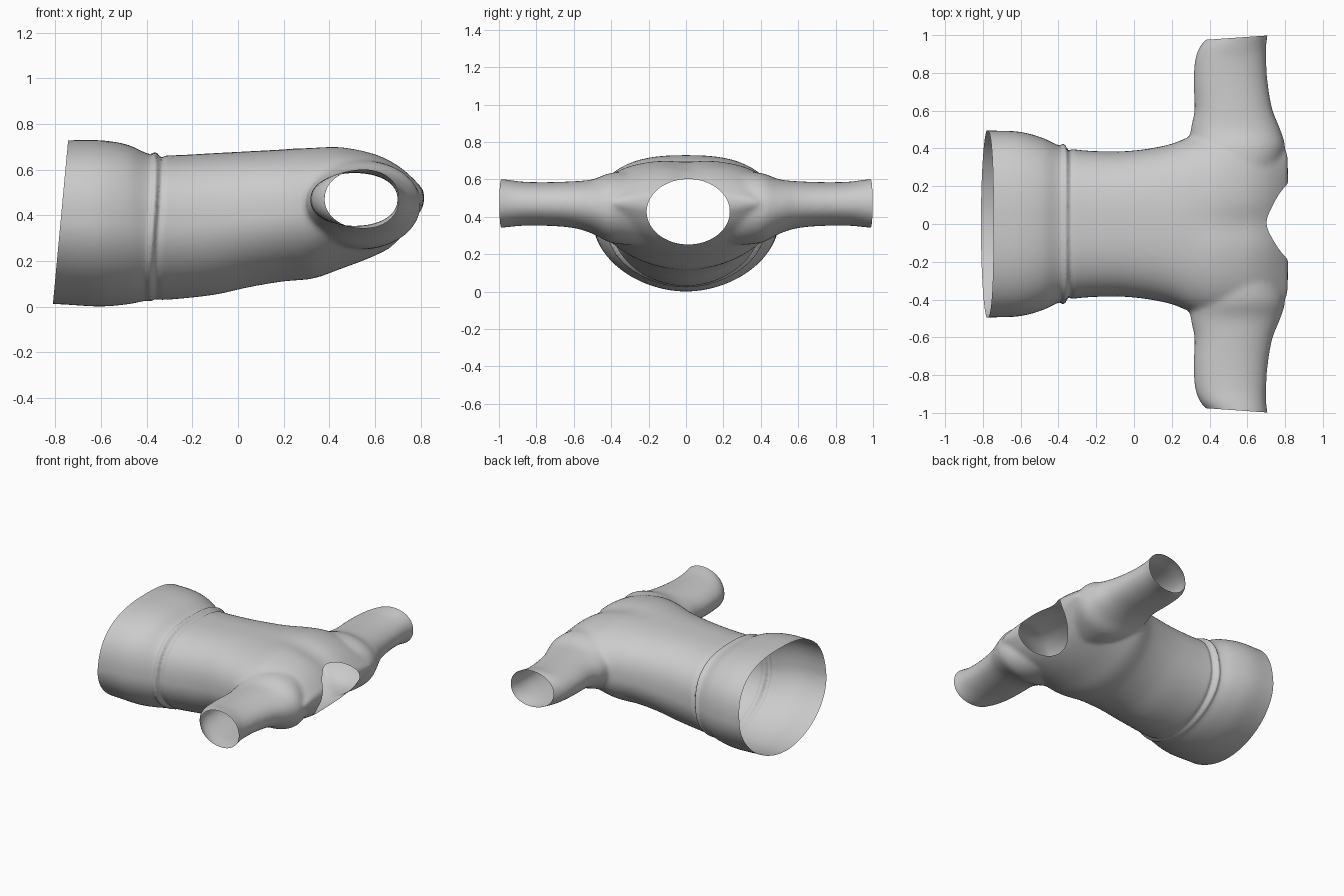
import bpy, bmesh, math
from mathutils import Vector

if "Cube" in bpy.data.objects:
    bpy.data.objects.remove(bpy.data.objects["Cube"])


def spline(keys, t):
    # Catmull-Rom style interpolation of tuples keyed by their first value
    n = len(keys)
    i = max(k for k in range(n - 1) if keys[k][0] <= t or k == 0)
    a, b = keys[i], keys[i + 1]
    p, q = keys[max(i - 1, 0)], keys[min(i + 2, n - 1)]
    h = b[0] - a[0]
    u = (t - a[0]) / h
    out = []
    for k in range(1, len(a)):
        ma = (b[k] - p[k]) / (b[0] - p[0]) * h
        mb = (q[k] - a[k]) / (q[0] - a[0]) * h
        out.append((2*u**3 - 3*u*u + 1) * a[k] + (u**3 - 2*u*u + u) * ma
                   + (3*u*u - 2*u**3) * b[k] + (u**3 - u*u) * mb)
    return out


def loft(bm, keys, place, top_n, bottom_n, steps=70, sides=64):
    # Closed tube of superellipse sections: (t, min across, max across, z low, z high)
    rings = []
    for s in range(steps + 1):
        t = keys[0][0] + (keys[-1][0] - keys[0][0]) * s / steps
        lo, hi, z0, z1 = spline(keys, t)
        ring = []
        for k in range(sides):
            a = 2 * math.pi * k / sides
            c, d = math.cos(a), math.sin(a)
            e = 2 / (top_n if d > 0 else bottom_n)
            across = (lo + hi) / 2 + (hi - lo) / 2 * math.copysign(abs(c) ** e, c)
            z = (z0 + z1) / 2 + (z1 - z0) / 2 * math.copysign(abs(d) ** e, d)
            ring.append(bm.verts.new(place(t, across, z)))
        rings.append(ring)
    for r, q in zip(rings, rings[1:]):
        for k in range(sides):
            j = (k + 1) % sides
            bm.faces.new((r[k], r[j], q[j], q[k]))
    bm.faces.new(rings[0][::-1])
    bm.faces.new(rings[-1])


# Body stations along x: x, half width, low z, high z
body = [(-0.95, .505, .02, .728), (-0.75, .495, .008, .728), (-0.6, .488, .0, .728),
        (-0.48, .455, .01, .708), (-0.39, .413, .027, .668), (-0.3, .393, .03, .662),
        (-0.1, .384, .052, .672), (0.05, .395, .085, .68), (0.2, .425, .11, .688),
        (0.33, .475, .123, .698), (0.45, .49, .165, .702), (0.6, .475, .223, .672),
        (0.7, .45, .28, .622), (0.77, .42, .355, .562), (0.815, .38, .44, .51)]
body = [(x, -w, w, a, b) for x, w, a, b in body]

# Sleeve stations along y: y, min x, max x, low z, high z
arm = [(0.2, .34, .74, .25, .64), (0.4, .30, .80, .26, .635), (0.5, .30, .775, .31, .60),
       (0.6, .32, .735, .34, .59), (0.75, .315, .708, .352, .585),
       (0.88, .325, .70, .352, .588), (0.95, .355, .70, .345, .598),
       (1.0, .40, .708, .34, .602), (1.08, .42, .708, .345, .60)]
arms = [(-k[0],) + k[1:] for k in reversed(arm)] + arm

bm = bmesh.new()
loft(bm, body, lambda t, a, z: (t, a, z), 2.6, 1.9)
loft(bm, arms, lambda t, a, z: (a, t, z), 2.1, 2.1)
bmesh.ops.recalc_face_normals(bm, faces=bm.faces)
mesh = bpy.data.meshes.new("shirt")
bm.to_mesh(mesh)
bm.free()
shirt = bpy.data.objects.new("shirt", mesh)
bpy.context.collection.objects.link(shirt)
bpy.context.view_layer.objects.active = shirt
shirt.select_set(True)

# Fuse the tubes into one cloth surface with soft armpits
m = shirt.modifiers.new("fuse", 'REMESH')
m.mode = 'VOXEL'
m.voxel_size = 0.012
bpy.ops.object.modifier_apply(modifier=m.name)
m = shirt.modifiers.new("soften", 'SMOOTH')
m.factor = 0.5
m.iterations = 14
bpy.ops.object.modifier_apply(modifier=m.name)

# Waistband seam lip, and a soft hollow down the middle of the chest
for v in shirt.data.vertices:
    x, y, z = v.co
    seam = x + 0.37 + 0.012 * math.sin(6 * z + 1)
    lip = 0.045 * math.exp(-((seam + 0.002) / 0.014) ** 2)
    groove = 0.03 * math.exp(-((seam - 0.022) / 0.014) ** 2)
    f = 1 + (lip - groove) * (1 if z > 0.2 else max(z, 0) * 4 + 0.2)
    v.co.y = y * f
    v.co.z = 0.36 + (z - 0.36) * f
    if x > 0.25:
        v.co.z -= 0.018 * math.exp(-(y / 0.09) ** 2) * min((x - 0.25) * 3, 1) * (z > 0.45)

# Neck opening cutter: an elliptical cylinder along x
NY, NZ, RY, RZ = 0.012, 0.427, 0.222, 0.175
bpy.ops.mesh.primitive_cylinder_add(vertices=96, radius=1, depth=0.5,
                                    location=(0.75, NY, NZ), rotation=(0, math.pi / 2, 0))
cutter = bpy.context.object
cutter.name = "neck_cutter"
cutter.scale = (RZ, RY, 1)
cutter.hide_render = True
bpy.context.view_layer.update()
bpy.ops.object.select_all(action='DESELECT')
shirt.select_set(True)
bpy.context.view_layer.objects.active = shirt
m = shirt.modifiers.new("neck", 'BOOLEAN')
m.operation = 'DIFFERENCE'
m.solver = 'EXACT'
m.object = cutter
bpy.ops.object.modifier_apply(modifier=m.name)
bpy.data.objects.remove(cutter)

# Leave open cloth edges at the neck, hem and cuffs
bm = bmesh.new()
bm.from_mesh(shirt.data)
inside = [f for f in bm.faces for c in [f.calc_center_median()] if c.x > 0.45
          and ((c.y - NY) / RY) ** 2 + ((c.z - NZ) / RZ) ** 2 < 1.0005]
bmesh.ops.delete(bm, geom=inside, context='FACES')
for co, no in (((-0.778, 0, 0.36), (-0.70, 0, 0.065)),
               ((0.55, 0.987, 0), (-0.07, 1, 0)),
               ((0.55, -0.987, 0), (-0.07, -1, 0))):
    bmesh.ops.bisect_plane(bm, geom=bm.verts[:] + bm.edges[:] + bm.faces[:], dist=1e-5,
                           plane_co=Vector(co), plane_no=Vector(no), clear_outer=True)
bm.to_mesh(shirt.data)
bm.free()
bpy.ops.object.shade_smooth()
